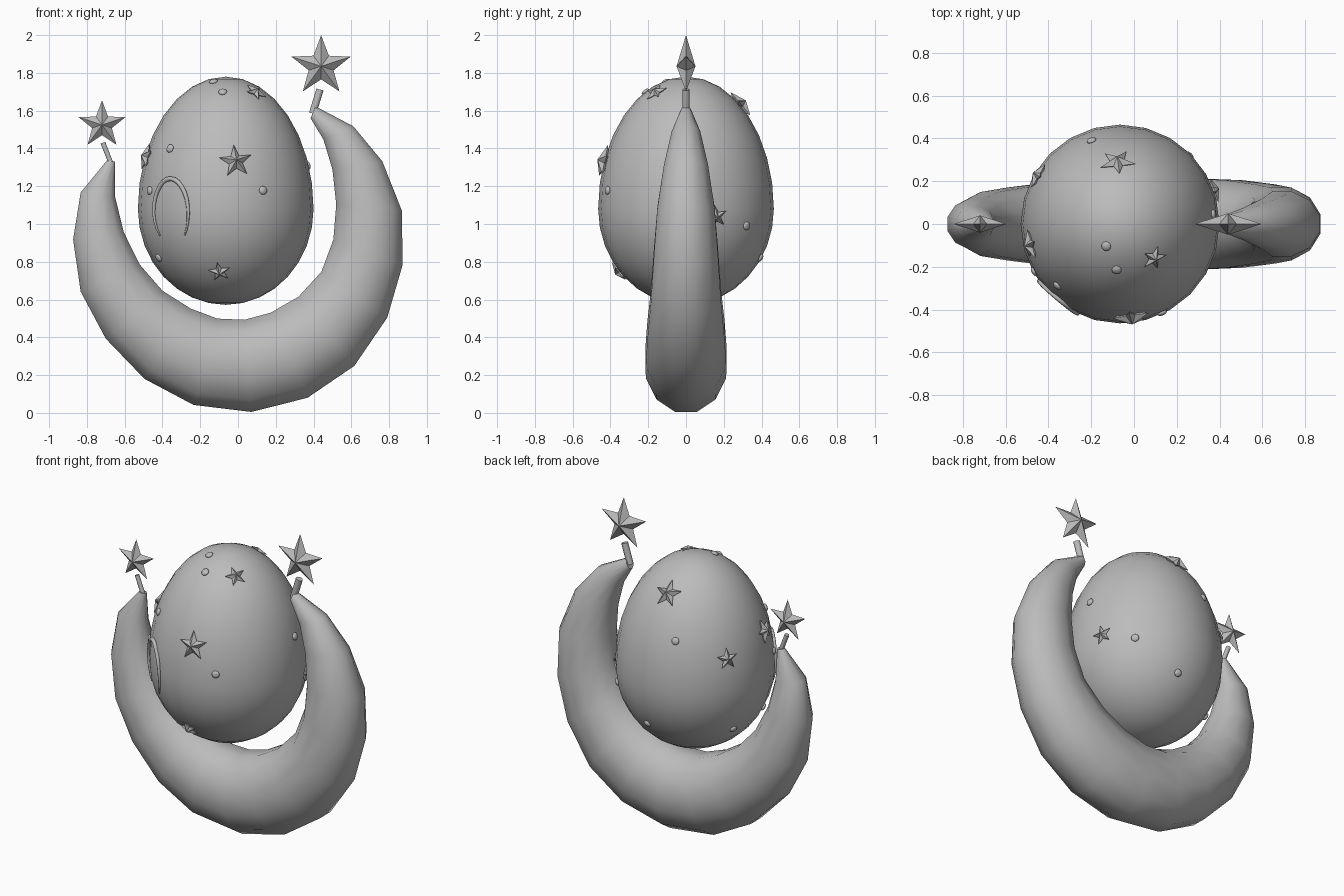
import bpy, bmesh, math
from mathutils import Vector, Matrix

if "Cube" in bpy.data.objects:
    bpy.data.objects.remove(bpy.data.objects["Cube"])

grey = bpy.data.materials.new("plain_grey")
grey.diffuse_color = (0.5, 0.5, 0.5, 1)
grey.use_nodes = True
grey.node_tree.nodes["Principled BSDF"].inputs["Base Color"].default_value = grey.diffuse_color

EGG_X, EGG_Z, EGG_R, EGG_UP, EGG_DOWN = -0.065, 1.08, 0.465, 0.70, 0.508


def add_object(name, bm, smooth):
    bmesh.ops.recalc_face_normals(bm, faces=bm.faces)
    for f in bm.faces:
        f.smooth = smooth and len(f.verts) <= 4
    me = bpy.data.meshes.new(name)
    bm.to_mesh(me)
    bm.free()
    me.materials.append(grey)
    ob = bpy.data.objects.new(name, me)
    bpy.context.collection.objects.link(ob)
    return ob


def loft(name, rings, smooth=True):
    """Skin a list of closed rings and cap both ends."""
    bm = bmesh.new()
    vs = [[bm.verts.new(p) for p in ring] for ring in rings]
    n = len(vs[0])
    for a, b in zip(vs, vs[1:]):
        for k in range(n):
            bm.faces.new((a[k], a[(k + 1) % n], b[(k + 1) % n], b[k]))
    bm.faces.new(vs[0])
    bm.faces.new(vs[-1])
    return add_object(name, bm, smooth)


def section(c, u, v, sides):
    ts = [(k + 0.5) * math.tau / sides for k in range(sides)]
    return [c + u * math.cos(t) + v * math.sin(t) for t in ts]


def egg_radius(z):
    s = (z - EGG_Z) / (EGG_UP if z > EGG_Z else EGG_DOWN)
    return EGG_R * math.sqrt(max(0, 1 - s * s))


def on_egg(az, z):
    """Point and outward normal on the egg."""
    r = egg_radius(z)
    h = EGG_UP if z > EGG_Z else EGG_DOWN
    p = Vector((EGG_X + r * math.cos(az), r * math.sin(az), z))
    n = Vector((r * math.cos(az) / EGG_R**2, r * math.sin(az) / EGG_R**2, (z - EGG_Z) / h**2))
    return p, n.normalized()


def star(name, centre, normal, radius, depth, roll=0):
    """Five-pointed star with a raised peak on both sides."""
    bm = bmesh.new()
    rim = []
    for k in range(10):
        t = math.radians(90 + 36 * k + roll)
        r = radius if k % 2 == 0 else radius * 0.42
        rim.append(bm.verts.new((r * math.cos(t), r * math.sin(t), 0)))
    peaks = [bm.verts.new((0, 0, s * depth)) for s in (1, -1)]
    for k in range(10):
        for p in peaks:
            bm.faces.new((rim[k], rim[(k + 1) % 10], p))
    rot = normal.to_track_quat('Z', 'Y').to_matrix().to_4x4()
    bm.transform(Matrix.Translation(centre) @ rot)
    return add_object(name, bm, False)


# Egg: sphere stretched more above its widest level than below
bm = bmesh.new()
bmesh.ops.create_uvsphere(bm, u_segments=24, v_segments=16, radius=1)
for v in bm.verts:
    v.co = (EGG_X + v.co.x * EGG_R, v.co.y * EGG_R,
            EGG_Z + v.co.z * (EGG_UP if v.co.z > 0 else EGG_DOWN))
add_object("egg", bm, True)

# Crescent: (outer x, outer z, inner x, inner z) from left tip to right tip
edge = [
    (-.695, 1.335, -.65, 1.33), (-.833, 1.167, -.65, 1.14), (-.873, .918, -.604, .955),
    (-.833, .642, -.52, .785), (-.70, .393, -.40, .647), (-.495, .18, -.25, .552),
    (-.235, .042, -.108, .499), (.071, .005, .034, .493), (.368, .08, .172, .53),
    (.616, .249, .32, .615), (.79, .504, .442, .748), (.872, .785, .505, .918),
    (.867, 1.072, .52, 1.103), (.764, 1.332, .50, 1.289), (.611, 1.517, .452, 1.448),
    (.41, 1.623, .384, 1.56)]
rings = []
for ox, oz, ix, iz in edge:
    o, i = Vector((ox, 0, oz)), Vector((ix, 0, iz))
    h = (o - i) / 2 / math.cos(math.pi / 12)
    rings.append(section((o + i) / 2, h, Vector((0, h.length * 0.87, 0)), 12))
loft("crescent", rings)

# Stems and large stars above the tips
for side, a, b, r in (("left", (-.672, 1.32), (-.715, 1.43), .014),
                      ("right", (.395, 1.585), (.434, 1.712), .021)):
    a, b = Vector((a[0], 0, a[1])), Vector((b[0], 0, b[1]))
    u = (b - a).normalized().cross(Vector((0, 1, 0))) * r
    w = Vector((0, r, 0))
    loft(side + "_stem", [section(a, u, w, 8), section(b, u, w, 8)])
front = Vector((0, -1, 0))
star("left_tip_star", Vector((-.72, 0, 1.525)), front, .13, .04)
star("right_tip_star", Vector((.44, 0, 1.835)), front, .165, .05)

# Small stars on the egg: x, y, z, radius, roll
for k, (x, y, z, r, roll) in enumerate([
        (-.013, -.43, 1.33, .09, 5), (-.10, -.38, .75, .062, 8), (.09, -.155, 1.695, .063, 15),
        (-.468, -.094, 1.355, .075, 10), (-.077, .276, 1.63, .086, 5),
        (-.447, .225, 1.29, .066, 0), (.387, .164, 1.04, .062, 10)]):
    p, n = on_egg(math.atan2(y, x - EGG_X), z)
    star("egg_star_%d" % (k + 1), p + n * .004, n, r, r * .4, roll)

# Low round bumps on the egg: x, y, z
for k, (x, y, z) in enumerate([
        (.13, -.41, 1.178), (-.08, -.197, 1.70), (-.124, -.094, 1.755), (-.35, -.28, 1.40),
        (-.463, -.22, 1.177), (-.425, -.185, .82), (.27, .33, .99), (-.195, .379, 1.40),
        (.367, .045, 1.31), (0, .41, .82), (-.44, .137, .80)]):
    p, n = on_egg(math.atan2(y, x - EGG_X), z)
    bm = bmesh.new()
    bmesh.ops.create_uvsphere(bm, u_segments=12, v_segments=8, radius=.023)
    rot = n.to_track_quat('Z', 'Y').to_matrix().to_4x4()
    bm.transform(Matrix.Translation(p) @ rot @ Matrix.Diagonal((1, 1, .5, 1)))
    add_object("egg_bump_%d" % (k + 1), bm, True)

# Raised arch on the front left of the egg, thinning to its ends
az0, steps = math.atan2(-.355, -.30), 20
path = []
for k in range(steps + 1):
    t = math.radians(-42 + 264 * k / steps)
    path.append(on_egg(az0 + .12 * math.cos(t) / .46, 1.06 + .18 * math.sin(t)))
rings = []
for k, (p, n) in enumerate(path):
    tangent = path[min(k + 1, steps)][0] - path[max(k - 1, 0)][0]
    r = .004 + .009 * math.sin(math.pi * k / steps)
    rings.append(section(p, n * r, tangent.cross(n).normalized() * r, 8))
loft("egg_arch", rings)
